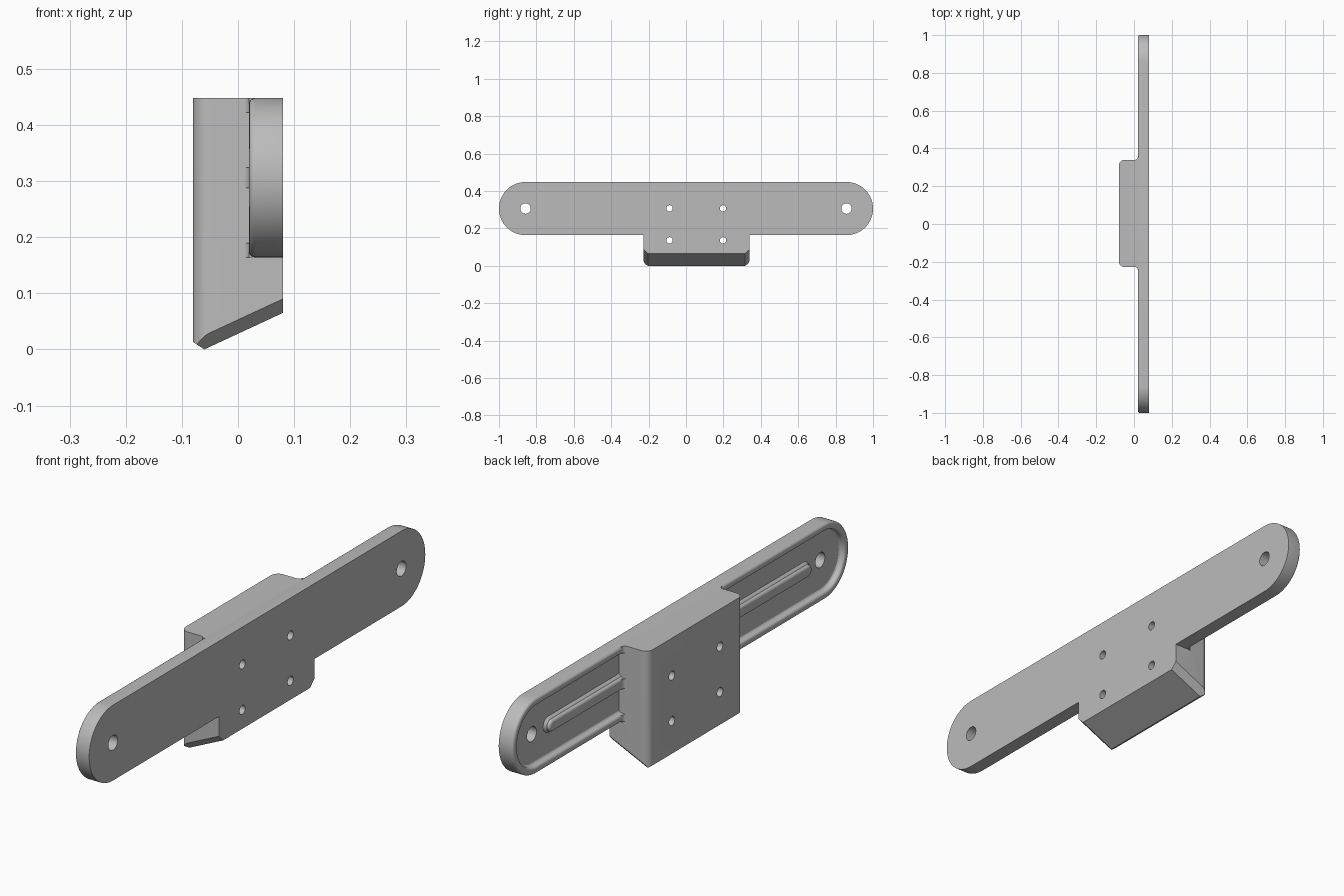
import bpy, bmesh, math
from mathutils import Vector

if "Cube" in bpy.data.objects:
    bpy.data.objects.remove(bpy.data.objects["Cube"], do_unlink=True)

grey = bpy.data.materials.new("Plain Grey")
grey.use_nodes = True
grey.diffuse_color = (0.5, 0.5, 0.5, 1)
grey.node_tree.nodes["Principled BSDF"].inputs["Base Color"].default_value = grey.diffuse_color

MID, TOP = 0.306, 0.448          # plate centre height, overall height
BACK, FACE, FLOOR = 0.08, 0.02, 0.042   # x of flat side, rim side, recess floor


def finish(bm, name):
    bmesh.ops.recalc_face_normals(bm, faces=bm.faces)
    mesh = bpy.data.meshes.new(name)
    bm.to_mesh(mesh)
    bm.free()
    mesh.materials.append(grey)
    ob = bpy.data.objects.new(name, mesh)
    bpy.context.collection.objects.link(ob)
    return ob


def rounded_loop(half_y, half_z, radius, steps=20):
    """Rounded rectangle as (y, z) points."""
    pts = []
    for q, (sy, sz) in enumerate([(1, 1), (-1, 1), (-1, -1), (1, -1)]):
        for i in range(steps + 1):
            a = (q + i / steps) * math.pi / 2
            pts.append((sy * (half_y - radius) + radius * math.cos(a),
                        sz * (half_z - radius) + radius * math.sin(a)))
    return pts


def loft(name, half_y, half_z, radius, rings, steps=20):
    """Skin rounded outlines, each given as (inset, x), and cap both ends."""
    bm = bmesh.new()
    loops = []
    for inset, x in rings:
        pts = rounded_loop(half_y - inset, half_z - inset, radius - inset, steps)
        loops.append([bm.verts.new((x, y, MID + z)) for y, z in pts])
    for a, b in zip(loops, loops[1:]):
        for i in range(len(a)):
            j = (i + 1) % len(a)
            bm.faces.new((a[i], a[j], b[j], b[i]))
    bm.faces.new(loops[0])
    bm.faces.new(loops[-1])
    bmesh.ops.remove_doubles(bm, verts=bm.verts, dist=0.0001)
    return finish(bm, name)


def prism(name, outline, z0, z1):
    bm = bmesh.new()
    face = bm.faces.new([bm.verts.new((x, y, z0)) for x, y in outline])
    ext = bmesh.ops.extrude_face_region(bm, geom=[face])["geom"]
    bmesh.ops.translate(bm, vec=(0, 0, z1 - z0),
                        verts=[v for v in ext if isinstance(v, bmesh.types.BMVert)])
    return finish(bm, name)


def arc(cx, cy, r, a0, a1, n=8):
    return [(cx + r * math.cos(math.radians(a0 + (a1 - a0) * i / n)),
             cy + r * math.sin(math.radians(a0 + (a1 - a0) * i / n))) for i in range(n + 1)]


def combine(target, other, operation):
    mod = target.modifiers.new(operation.title(), "BOOLEAN")
    mod.operation, mod.solver, mod.object = operation, "EXACT", other
    bpy.ops.object.select_all(action="DESELECT")
    bpy.context.view_layer.objects.active = target
    target.select_set(True)
    bpy.ops.object.modifier_apply(modifier=mod.name)
    bpy.data.objects.remove(other, do_unlink=True)


# Long plate with rounded rim and recessed floor
crest = [(0.01 * (1 - math.sin(a)), FACE + 0.01 * (1 - math.cos(a)))
         for a in [math.radians(d) for d in (90, 68, 45, 22, 0)]]
inner = [(0.018 + 0.01 * math.sin(a), FACE + 0.01 * (1 - math.cos(a)))
         for a in [math.radians(d) for d in (0, 22, 45, 68, 90)]]
cove = [(0.028 + 0.01 * (1 - math.cos(a)), FLOOR - 0.01 * (1 - math.sin(a)))
        for a in [math.radians(d) for d in (0, 30, 60, 90)]]
plate = loft("mounting_plate", 1.0, TOP - MID, TOP - MID, [(0, BACK)] + crest + inner + cove)

# Central stiffening rib along the recess
rib = loft("stiffening_rib", 0.79, 0.03, 0.0295,
           [(0, FLOOR + 0.01), (0, FLOOR), (0.003, FLOOR - 0.006), (0.008, FLOOR - 0.01)]
           + [(0.008 + i, x) for i, x in crest], 8)

# Block with rounded upright edges
Y0, Y1, R = -0.228, 0.34, 0.03
block = prism("block", [(BACK, Y0), (BACK, Y1)] + arc(-0.08 + R, Y1 - R, R, 90, 180)
              + arc(-0.08 + R, Y0 + R, R, 180, 270), -0.05, TOP)

# Slanted underside with chamfered borders
bm = bmesh.new()
bm.from_mesh(block.data)
slope = 0.464
cuts = [((BACK, 0, 0.065), (slope, 0, -1)), ((-0.06, 0, 0), (-0.65, 0, -1)),
        ((BACK, Y1, 0.09), (slope, 1, -1)), ((BACK, Y0, 0.09), (slope, -1, -1))]
for point, normal in cuts:
    cut = bmesh.ops.bisect_plane(bm, geom=bm.verts[:] + bm.edges[:] + bm.faces[:], dist=0.00001,
                                 plane_co=point, plane_no=Vector(normal), clear_outer=True)
    bmesh.ops.holes_fill(bm, edges=[e for e in bm.edges if e.is_boundary], sides=0)
bmesh.ops.recalc_face_normals(bm, faces=bm.faces)
bm.to_mesh(block.data)
bm.free()

# Join the solid parts
combine(plate, rib, "UNION")
combine(plate, block, "UNION")

# Small fillets where the rim and rib meet the block
F = 0.014
for side, y in ((1, Y1), (-1, Y0)):
    for z, h in ((TOP - 0.013, 0.013), (MID, 0.018), (2 * MID - TOP + 0.013, 0.013)):
        curve = [(x, y + side * dy) for x, dy in arc(FACE - F, F, F, 0, -90)]
        fillet = prism("fillet", curve + [(FACE - F, y - side * 0.01), (FACE + 0.006, y - side * 0.01),
                                          (FACE + 0.006, y + side * F)], z - h, z + h)
        combine(plate, fillet, "UNION")

# Bolt holes: two large at the ends, four small through the block
holes = [(y, MID, 0.028) for y in (-0.858, 0.858)]
holes += [(y, z, 0.017) for y in (-0.088, 0.198) for z in (0.136, 0.307)]
for y, z, r in holes:
    bpy.ops.mesh.primitive_cylinder_add(vertices=32, radius=r, depth=0.4, location=(0, y, z),
                                        rotation=(0, math.pi / 2, 0))
    drill = bpy.context.object
    drill.hide_render = True
    combine(plate, drill, "DIFFERENCE")

plate.name = "mounting_bracket"
plate.data.materials.clear()
plate.data.materials.append(grey)
bpy.ops.object.select_all(action="DESELECT")
plate.select_set(True)
bpy.context.view_layer.objects.active = plate
bpy.ops.object.shade_smooth_by_angle(angle=math.radians(28))
